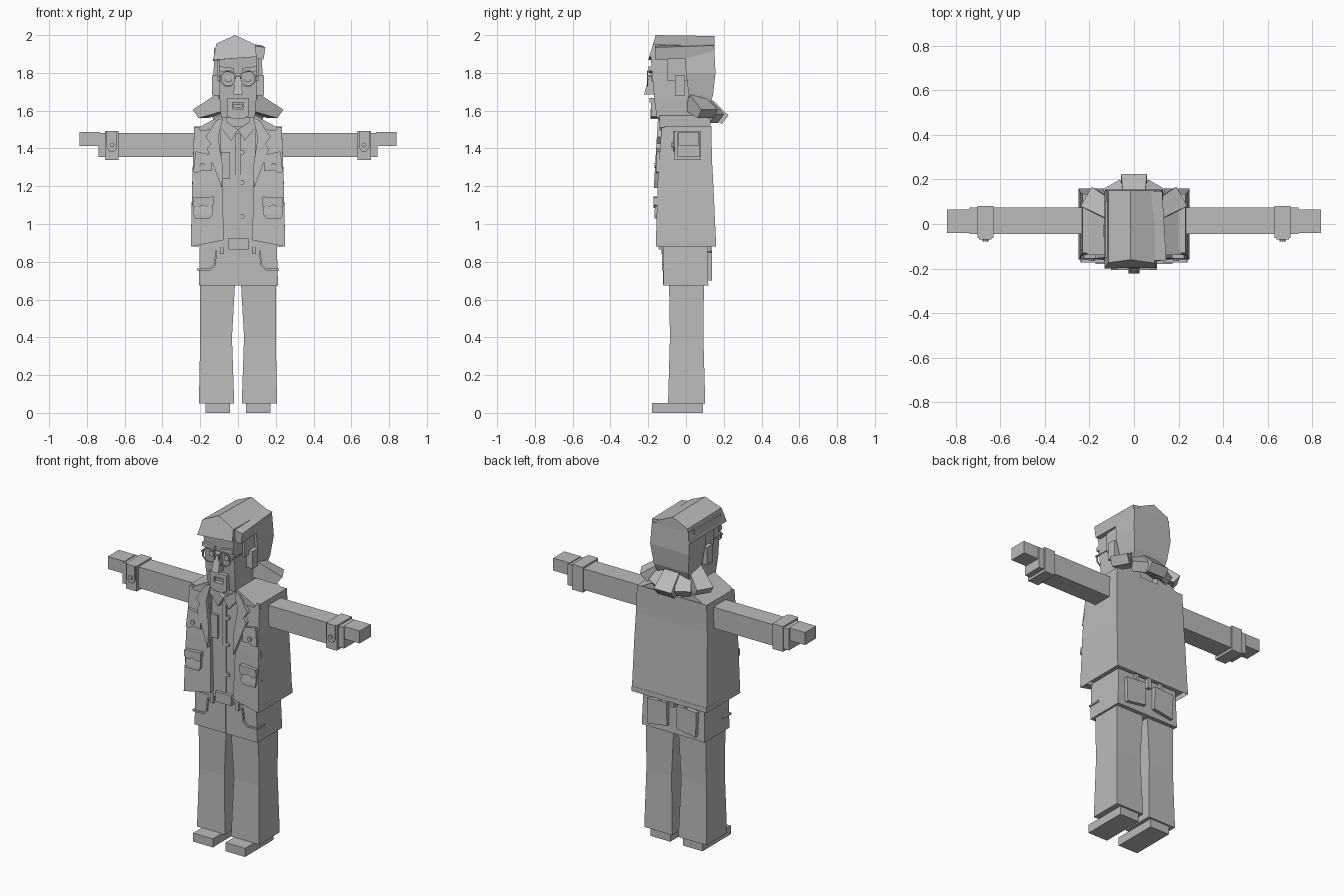
import bpy, bmesh, math
from mathutils import Matrix, Vector

grey = bpy.data.materials.new("plain grey")
grey.diffuse_color = (0.5, 0.5, 0.5, 1)


def finish(name, bm, mirror=False):
    bmesh.ops.recalc_face_normals(bm, faces=bm.faces)
    me = bpy.data.meshes.new(name)
    bm.to_mesh(me)
    bm.free()
    me.materials.append(grey)
    ob = bpy.data.objects.new(name, me)
    bpy.context.collection.objects.link(ob)
    if mirror:
        ob.modifiers.new("mirror", 'MIRROR').use_clip = False
    return ob


def skin(bm, rings):
    """Join equal rings of points into a closed solid."""
    vs = [[bm.verts.new(p) for p in r] for r in rings]
    n = len(vs[0])
    for a, b in zip(vs, vs[1:]):
        for i in range(n):
            bm.faces.new((a[i], a[(i + 1) % n], b[(i + 1) % n], b[i]))
    return bm.faces.new(vs[0]), bm.faces.new(vs[-1])


def loft(name, sections, mirror=False, recess=0):
    """Stack of rectangles: (z, x0, x1, y0, y1)."""
    bm = bmesh.new()
    bottom, _ = skin(bm, [[(x0, y0, z), (x1, y0, z), (x1, y1, z), (x0, y1, z)]
                          for z, x0, x1, y0, y1 in sections])
    if recess:
        bmesh.ops.inset_region(bm, faces=[bottom], thickness=0.02)
        bmesh.ops.translate(bm, verts=bottom.verts, vec=(0, 0, recess))
    return finish(name, bm, mirror)


def box(name, x0, x1, y0, y1, z0, z1, mirror=False):
    return loft(name, [(z0, x0, x1, y0, y1), (z1, x0, x1, y0, y1)], mirror)


def prism(name, pts, y0, y1, mirror=False, lean=0):
    """Front outline (x, z) extruded along y; lean tilts it to follow a slope."""
    bm = bmesh.new()
    zc = sum(p[1] for p in pts) / len(pts)
    skin(bm, [[(x, y + lean * (z - zc), z) for x, z in pts] for y in (y0, y1)])
    return finish(name, bm, mirror)


def disc(name, x, z, r, y0, y1, mirror=False):
    pts = [(x + r * math.cos(t * math.pi / 4), z + r * math.sin(t * math.pi / 4)) for t in range(8)]
    return prism(name, pts, y0, y1, mirror)


# shoes, trousers, hips
box("shoe", 0.042, 0.173, -0.18, 0.09, 0, 0.052, True)
loft("trouser_leg", [(0.05, 0.02, 0.207, -0.095, 0.102), (0.4, 0.032, 0.2, -0.085, 0.092),
                     (0.7, 0.015, 0.2, -0.09, 0.095)], True)
loft("hips", [(0.675, -0.207, 0.212, -0.118, 0.118), (0.9, -0.202, 0.205, -0.118, 0.112)])
box("fly_seam", -0.004, 0.004, -0.123, -0.11, 0.68, 0.87)
prism("back_pocket", [(0.03, 0.72), (0.16, 0.70), (0.165, 0.85), (0.035, 0.86)], 0.11, 0.138, True)
box("belt_loop", 0.075, 0.095, -0.13, 0.13, 0.84, 0.9, True)
box("back_belt_loop", -0.012, 0.012, 0.11, 0.135, 0.84, 0.9)
box("buckle", -0.05, 0.055, -0.145, -0.11, 0.865, 0.925)
# front pocket seams
prism("pocket_seam", [(0.11, 0.86), (0.118, 0.86), (0.128, 0.785), (0.15, 0.765), (0.214, 0.765),
                      (0.214, 0.755), (0.146, 0.755), (0.119, 0.78)], -0.126, -0.115, True)
box("side_seam", 0.2, 0.216, -0.126, -0.05, 0.755, 0.765, True)

# jacket body with a hollow hem
loft("jacket_body", [(0.88, -0.25, 0.25, -0.125, 0.16), (1.2, -0.243, 0.243, -0.125, 0.145),
                     (1.35, -0.238, 0.238, -0.12, 0.137), (1.515, -0.232, 0.232, -0.115, 0.135)],
     recess=0.03)
# open front panels
bm = bmesh.new()
skin(bm, [[(0.075, -0.155, 0.915), (0.25, -0.16, 0.88), (0.25, -0.11, 0.88), (0.075, -0.11, 0.915)],
          [(0.083, -0.145, 1.22), (0.242, -0.15, 1.22), (0.242, -0.11, 1.22), (0.083, -0.11, 1.22)],
          [(0.095, -0.13, 1.515), (0.232, -0.13, 1.51), (0.232, -0.1, 1.51), (0.095, -0.1, 1.515)]])
finish("jacket_front", bm, True)
prism("jacket_collar", [(0.06, 1.575), (0.09, 1.575), (0.21, 1.51), (0.2, 1.495), (0.06, 1.5)],
      -0.14, 0.13, True)
prism("lapel", [(0.08, 1.56), (0.115, 1.55), (0.172, 1.46), (0.145, 1.425), (0.165, 1.4),
                (0.085, 1.19), (0.08, 1.3), (0.105, 1.46)], -0.157, -0.135, True, 0.06)

# shirt details
box("shirt_placket", -0.012, 0.012, -0.131, -0.12, 0.9, 1.48)
prism("shirt_collar", [(0.0, 1.5), (0.035, 1.44), (0.085, 1.5), (0.06, 1.54)], -0.14, -0.11, True)
box("shirt_pocket", -0.088, -0.042, -0.135, -0.118, 1.24, 1.38)
for z in (1.04, 1.22, 1.38):
    disc("shirt_button", 0.022, z, 0.013, -0.136, -0.12)

# jacket pockets with flaps and buttons
prism("chest_pocket_flap", [(0.138, 1.365), (0.225, 1.385), (0.237, 1.275), (0.215, 1.27),
                            (0.188, 1.285), (0.14, 1.28)], -0.158, -0.13, True, 0.05)
disc("chest_pocket_button", 0.19, 1.31, 0.013, -0.166, -0.14, True)
loft("lower_pocket", [(1.03, 0.148, 0.228, -0.168, -0.13), (1.05, 0.135, 0.235, -0.168, -0.13),
                      (1.13, 0.135, 0.235, -0.16, -0.13)], True)
prism("lower_pocket_flap", [(0.13, 1.145), (0.238, 1.14), (0.24, 1.1), (0.22, 1.085),
                            (0.185, 1.1), (0.15, 1.085), (0.13, 1.1)], -0.172, -0.13, True)

# arms
box("sleeve", 0.22, 0.738, -0.045, 0.073, 1.355, 1.482, True)
box("hand", 0.73, 0.84, -0.04, 0.065, 1.412, 1.487, True)
box("cuff_strap", 0.632, 0.703, -0.062, 0.08, 1.34, 1.492, True)
prism("cuff_tab", [(0.64, 1.492), (0.695, 1.492), (0.695, 1.405), (0.68, 1.385),
                   (0.655, 1.385), (0.64, 1.405)], -0.07, -0.05, True)
disc("cuff_button", 0.667, 1.418, 0.013, -0.078, -0.06, True)

# neck and head
box("neck", -0.07, 0.07, -0.1, 0.09, 1.48, 1.6)
loft("head", [(1.565, -0.09, 0.09, -0.155, 0.08), (1.66, -0.097, 0.097, -0.168, 0.1),
              (1.9, -0.1, 0.1, -0.188, 0.1)])
box("ear", 0.09, 0.137, -0.058, -0.004, 1.68, 1.785, True)
loft("nose", [(1.685, -0.024, 0.024, -0.222, -0.15), (1.8, -0.016, 0.016, -0.19, -0.15)])
prism("eyebrow", [(0.02, 1.8), (0.1, 1.81), (0.1, 1.835), (0.02, 1.825)], -0.198, -0.17, True)
box("eye", 0.035, 0.065, -0.185, -0.17, 1.755, 1.785, True)
# moustache and beard framing the mouth
prism("beard_side", [(0.03, 1.56), (0.055, 1.57), (0.055, 1.65), (0.03, 1.65)], -0.186, -0.15, True)
box("moustache", -0.058, 0.058, -0.192, -0.15, 1.642, 1.668)
box("chin_beard", -0.035, 0.035, -0.188, -0.14, 1.555, 1.608)
box("mouth", -0.024, 0.024, -0.178, -0.15, 1.617, 1.632)

# glasses
bm = bmesh.new()
for i in range(8):
    a, b = [math.pi / 8 + (i + k) * math.pi / 4 for k in (0, 1)]
    skin(bm, [[(0.052 + r * math.cos(t), y, 1.77 + r * math.sin(t))
               for r, y in ((0.045, -0.207), (0.045, -0.2), (0.039, -0.2), (0.039, -0.207))]
              for t in (a, b)])
finish("glasses_rim", bm, True)
box("glasses_bridge", -0.014, 0.014, -0.207, -0.2, 1.778, 1.785)
box("glasses_temple", 0.094, 0.103, -0.207, -0.03, 1.778, 1.785, True)

# hair: back shell, sideburns, ridged top, side sweep
loft("hair_back", [(1.6, -0.1, 0.1, 0.03, 0.11), (1.68, -0.115, 0.115, 0.015, 0.143),
                   (1.8, -0.13, 0.13, 0.0, 0.156), (1.93, -0.122, 0.122, -0.01, 0.15)])
box("sideburn", 0.09, 0.112, -0.1, 0.02, 1.76, 1.9, True)
bm = bmesh.new()
outline = [(-0.132, 1.868), (-0.115, 1.955), (-0.015, 2.0), (0.092, 1.95), (0.098, 1.885)]
skin(bm, [[(x, -0.2 + 0.3 * (z - 1.868), z) for x, z in outline],
          [(x, 0.15, z - 0.005 if z < 1.99 else 1.995) for x, z in outline]])
finish("hair_top", bm)
bm = bmesh.new()
skin(bm, [[(x + dx, y, z + dz) for x, z in ((0.07, 1.88), (0.135, 1.87), (0.145, 1.935), (0.08, 1.945))]
          for y, dx, dz in ((-0.165, 0, 0), (0.145, -0.018, 0.01))])
finish("hair_side_sweep", bm)
box("hair_side_left", -0.128, -0.09, -0.15, 0.1, 1.865, 1.93)

# flared locks around the nape
locks = [(0, 0.225, 0.058, 0), (30, 0.205, 0.045, 0.005), (-30, 0.205, 0.045, 0.005),
         (60, 0.248, 0.05, 0.03), (-60, 0.248, 0.05, 0.03)]
for deg, reach, half, lift in locks:
    bm = bmesh.new()
    prof = [(0.105, 1.69), (reach, 1.575 + lift), (reach - 0.035, 1.53 + lift), (0.06, 1.6)]
    skin(bm, [[(w * (1 if r > 0.11 else 0.8), r, z) for r, z in prof] for w in (-half, half)])
    bmesh.ops.rotate(bm, verts=bm.verts, cent=Vector(), matrix=Matrix.Rotation(-math.radians(deg), 3, 'Z'))
    finish("nape_lock", bm)
